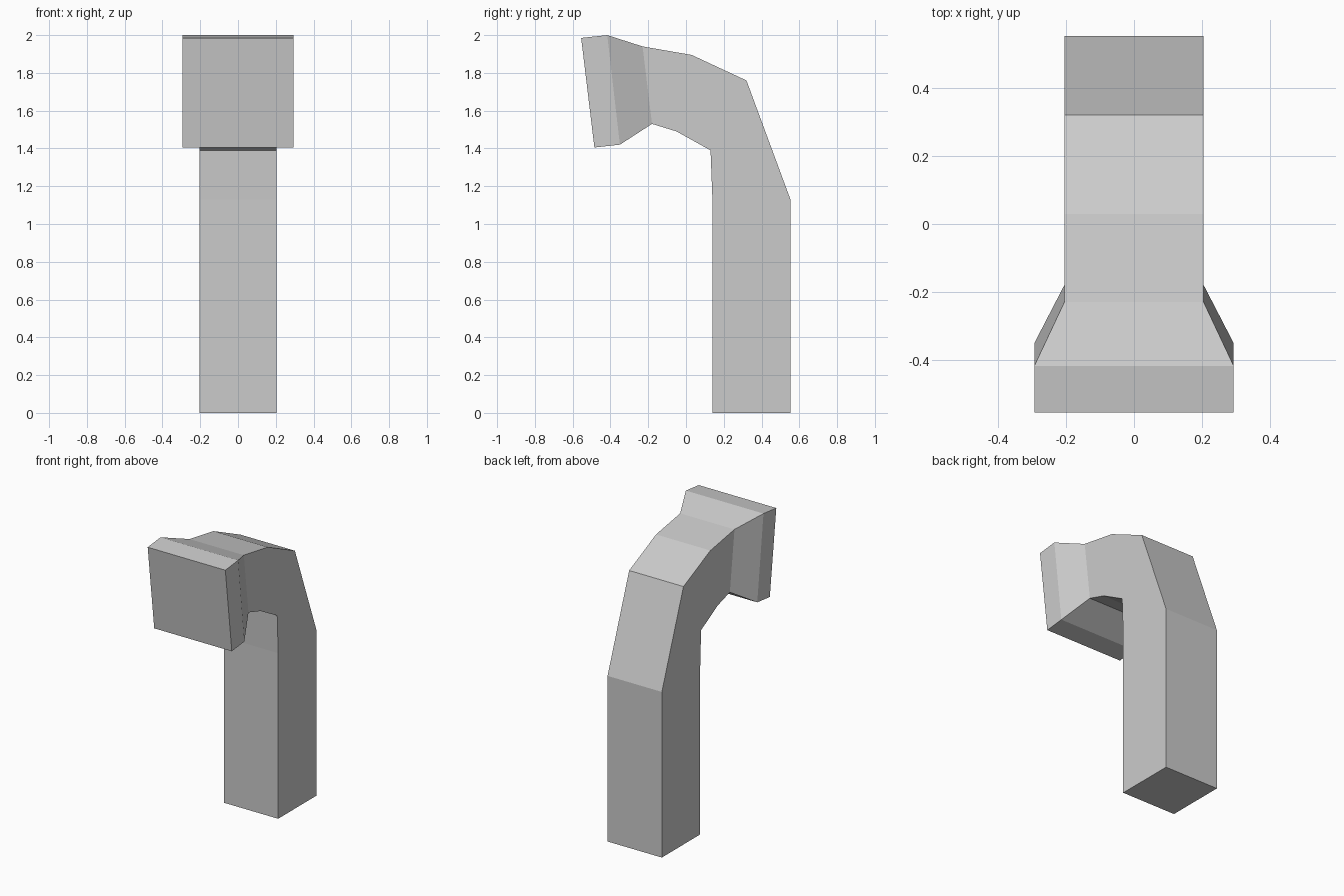
import bpy
import bmesh

cube = bpy.data.objects.get("Cube")
if cube:
    bpy.data.objects.remove(cube, do_unlink=True)

# Single matte grey
grey = bpy.data.materials.new("light_grey")
grey.use_nodes = True
colour = (0.6, 0.6, 0.6, 1)
grey.diffuse_color = colour
grey.node_tree.nodes["Principled BSDF"].inputs["Base Color"].default_value = colour

PIPE, MOUTH = 0.205, 0.293  # half widths

# Cross-sections along the bend: inner (y, z), outer (y, z), half width
sections = [
    ((0.14, 0), (0.553, 0), PIPE),
    ((0.14, 1.13), (0.553, 1.13), PIPE),
    ((0.13, 1.39), (0.32, 1.76), PIPE),
    ((-0.05, 1.49), (0.03, 1.895), PIPE),
    ((-0.18, 1.53), (-0.23, 1.94), PIPE),
    ((-0.35, 1.42), (-0.417, 2), MOUTH),
    ((-0.485, 1.405), (-0.555, 1.985), MOUTH),
]

# Square vent pipe lofted through the sections, closed at both ends
bm = bmesh.new()
rings = []
for inner, outer, w in sections:
    corners = [(-w, *inner), (w, *inner), (w, *outer), (-w, *outer)]
    rings.append([bm.verts.new(c) for c in corners])
for a, b in zip(rings, rings[1:]):
    for i in range(4):
        j = (i + 1) % 4
        bm.faces.new((a[i], a[j], b[j], b[i]))
bm.faces.new(rings[0])
bm.faces.new(rings[-1])
bmesh.ops.recalc_face_normals(bm, faces=bm.faces[:])

mesh = bpy.data.meshes.new("vent_pipe")
bm.to_mesh(mesh)
bm.free()
mesh.materials.append(grey)
pipe = bpy.data.objects.new("vent_pipe", mesh)
bpy.context.collection.objects.link(pipe)
